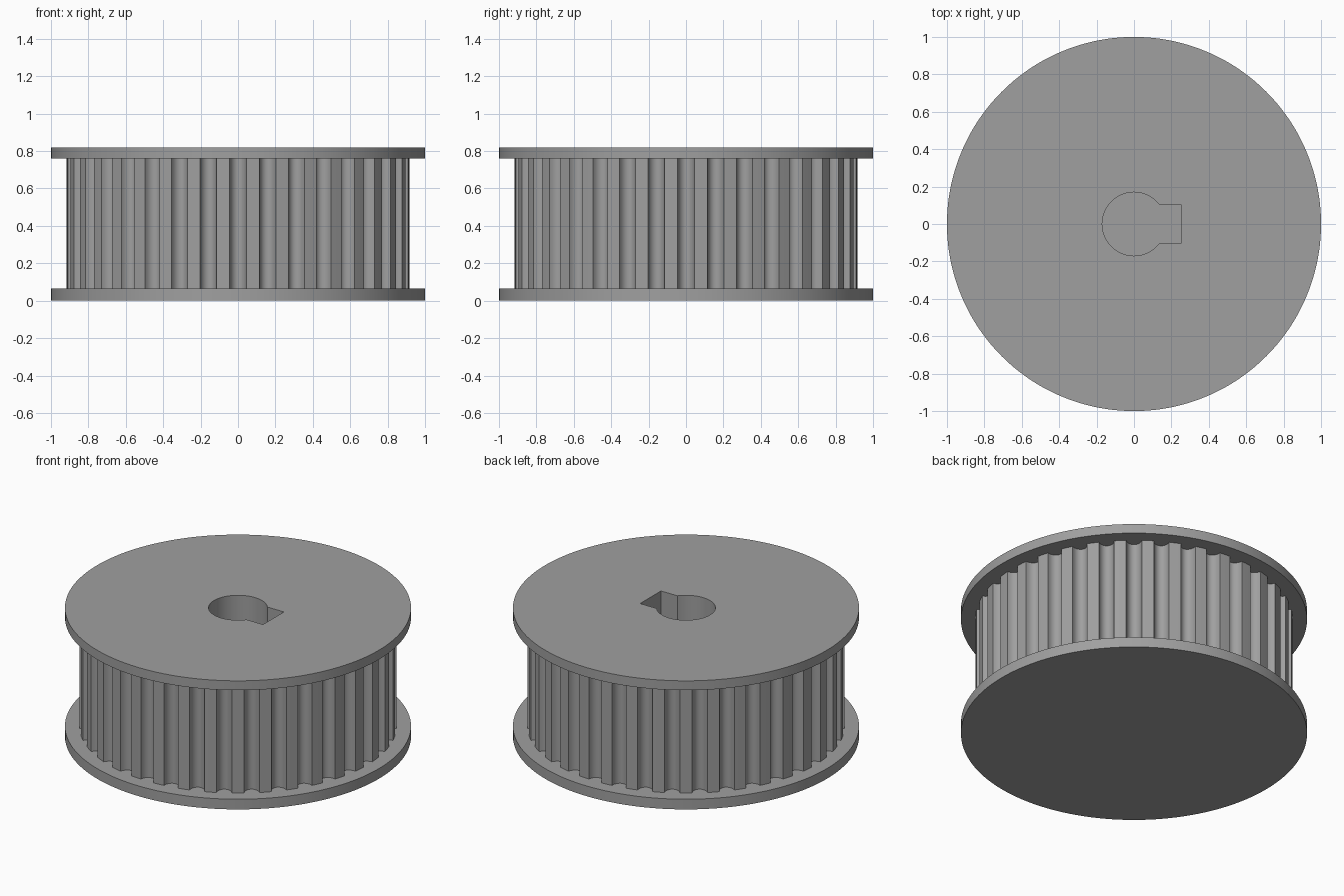
import bpy, bmesh, math

if "Cube" in bpy.data.objects:
    bpy.data.objects.remove(bpy.data.objects["Cube"])

TEETH, STEPS = 36, 8
R_FLANGE, R_TOOTH, GROOVE_DEPTH = 1.0, 0.917, 0.052
HALF_GROOVE = math.radians(2.8)
Z_LOW, Z_HIGH, Z_TOP = 0.065, 0.76, 0.82
R_BORE, KEY_X, KEY_Y = 0.17, 0.25, 0.105

bm = bmesh.new()


def ring(points, z):
    return [bm.verts.new((x, y, z)) for x, y in points]


def bridge(a, b):
    n = len(a)
    for i in range(n):
        j = (i + 1) % n
        bm.faces.new((a[i], a[j], b[j], b[i]))


def polar(r, a):
    return (r * math.cos(a), r * math.sin(a))


# Toothed outline: round-bottomed grooves between narrow teeth
pitch = 2 * math.pi / TEETH
gear = []
for k in range(TEETH):
    for s in range(STEPS + 1):
        phi = math.pi * s / STEPS
        gear.append(polar(R_TOOTH - GROOVE_DEPTH * math.sin(phi),
                          k * pitch - HALF_GROOVE * math.cos(phi)))
    gear.append(polar(R_TOOTH, (k + 0.5) * pitch))

# Flange outline with a matching point count
n = len(gear)
start = -HALF_GROOVE
circle = [polar(R_FLANGE, start + 2 * math.pi * i / n) for i in range(n)]

# Bore outline with a square keyway on +x
a0 = math.asin(KEY_Y / R_BORE)
keyhole = [polar(R_BORE, a0 + (2 * math.pi - 2 * a0) * i / 48) for i in range(49)]
keyhole += [(KEY_X, -KEY_Y), (KEY_X, KEY_Y)]

# Outer skin: lower flange, toothed drum, upper flange
levels = [ring(circle, 0), ring(circle, Z_LOW), ring(gear, Z_LOW),
          ring(gear, Z_HIGH), ring(circle, Z_HIGH), ring(circle, Z_TOP)]
for low, high in zip(levels, levels[1:]):
    bridge(low, high)
bm.faces.new(levels[0][::-1])

# Blind keyed bore
floor, rim = ring(keyhole, Z_LOW), ring(keyhole, Z_TOP)
bridge(rim, floor)
bm.faces.new(floor)

# Top face between the flange edge and the bore rim
edges = []
for loop in (levels[-1], rim):
    edges += [bm.edges.get((loop[i - 1], loop[i])) for i in range(len(loop))]
bmesh.ops.triangle_fill(bm, edges=edges, use_beauty=True, normal=(0, 0, 1))
bmesh.ops.recalc_face_normals(bm, faces=bm.faces[:])

mesh = bpy.data.meshes.new("belt_pulley")
bm.to_mesh(mesh)
bm.free()
pulley = bpy.data.objects.new("belt_pulley", mesh)
bpy.context.collection.objects.link(pulley)

grey = bpy.data.materials.new("grey_metal")
grey.diffuse_color = (0.35, 0.35, 0.35, 1)
grey.use_nodes = True
grey.node_tree.nodes["Principled BSDF"].inputs["Base Color"].default_value = grey.diffuse_color
mesh.materials.append(grey)

bpy.context.view_layer.objects.active = pulley
pulley.select_set(True)
bpy.ops.object.shade_smooth_by_angle(angle=math.radians(30))
